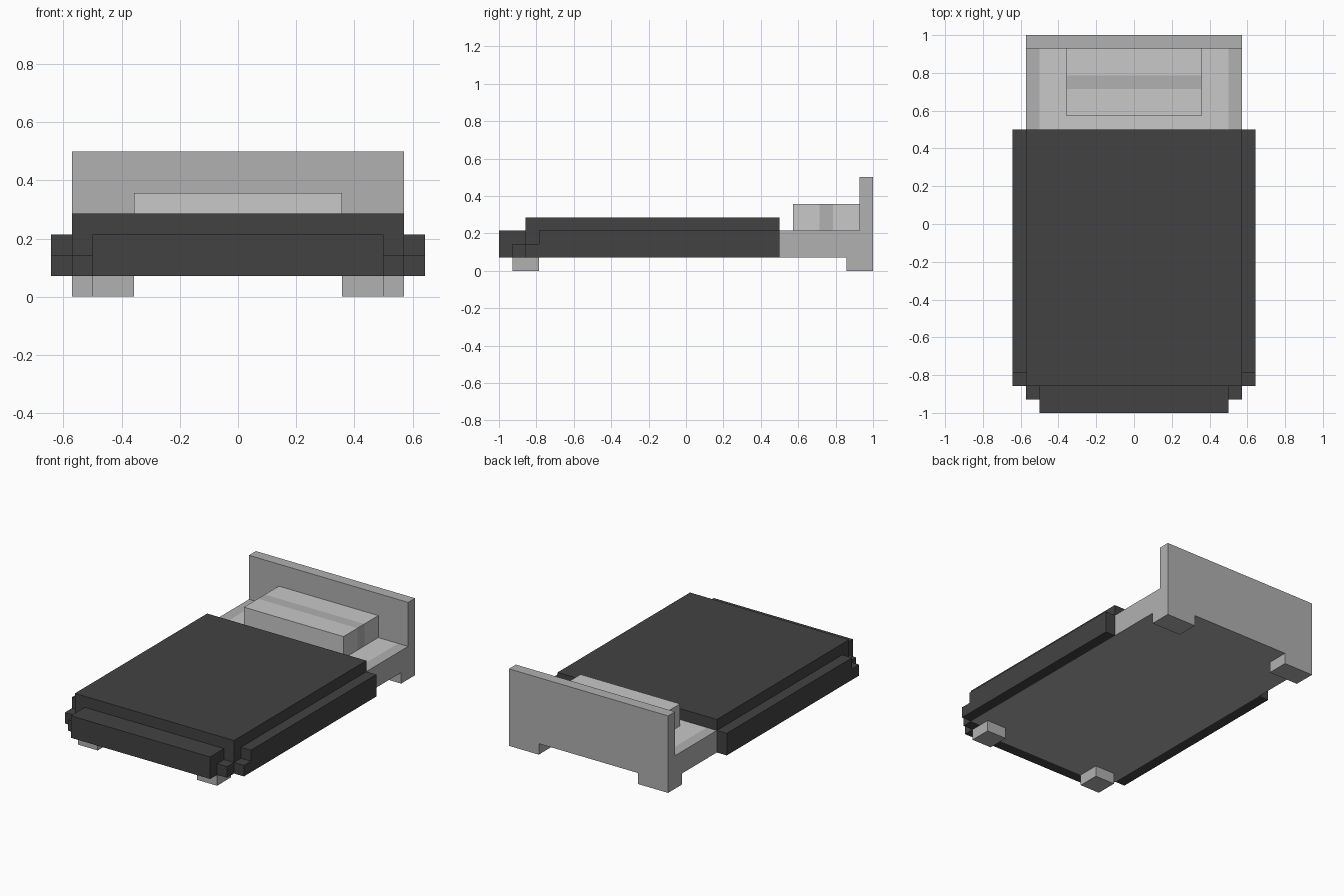
import bpy, bmesh

if "Cube" in bpy.data.objects:
    bpy.data.objects.remove(bpy.data.objects["Cube"])

U = 1 / 14  # block size: the whole bed sits on this grid


def material(name, grey):
    m = bpy.data.materials.new(name)
    m.diffuse_color = (grey, grey, grey, 1)
    m.use_nodes = True
    m.node_tree.nodes["Principled BSDF"].inputs["Base Color"].default_value = m.diffuse_color
    return m


FRAME = material("frame grey", 0.44)
LINEN = material("linen light grey", 0.58)
BLANKET = material("blanket charcoal", 0.055)


def box(name, mat, x0, x1, y0, y1, z0, z1):
    bm = bmesh.new()
    bmesh.ops.create_cube(bm, size=1)
    for v in bm.verts:
        v.co = ((x1 if v.co.x > 0 else x0) * U,
                (y1 if v.co.y > 0 else y0) * U,
                (z1 if v.co.z > 0 else z0) * U)
    mesh = bpy.data.meshes.new(name)
    bm.to_mesh(mesh)
    bm.free()
    mesh.materials.append(mat)
    ob = bpy.data.objects.new(name, mesh)
    bpy.context.collection.objects.link(ob)
    return ob


def pair(name, mat, x0, x1, *rest):
    box(name + "_right", mat, x0, x1, *rest)
    box(name + "_left", mat, -x1, -x0, *rest)


# Frame: headboard, legs, base and side rails
box("headboard", FRAME, -8, 8, 13, 14, 1, 7)
pair("back_leg", FRAME, 5, 8, 12, 14, 0, 1)
pair("front_leg", FRAME, 5, 7, -13, -11, 0, 1)
box("base", FRAME, -7, 7, -13, 13, 1, 1.5)
pair("side_rail", FRAME, 7, 8, 7, 13, 1, 3)
pair("under_rail", FRAME, 7, 8, -12, 7, 1, 1.5)

# Mattress and banded pillow
box("mattress", LINEN, -7, 7, 7, 13, 1.5, 3)
box("pillow_front", LINEN, -5, 5, 8, 10, 3, 5)
box("pillow_band", FRAME, -5, 5, 10, 11, 3, 5)
box("pillow_back", LINEN, -5, 5, 11, 13, 3, 5)

# Blanket: top, hanging sides and foot, stepped corners
box("blanket_top", BLANKET, -8, 8, -12, 7, 1.5, 4)
pair("blanket_side", BLANKET, 8, 9, -11, 7, 1, 3)
pair("blanket_side_step", BLANKET, 8, 9, -12, -11, 1, 2)
pair("blanket_corner", BLANKET, 7, 8, -13, -12, 1, 2)
box("blanket_foot", BLANKET, -7, 7, -14, -13, 1, 3)
box("blanket_foot_top", BLANKET, -7, 7, -13, -12, 1.5, 3)
